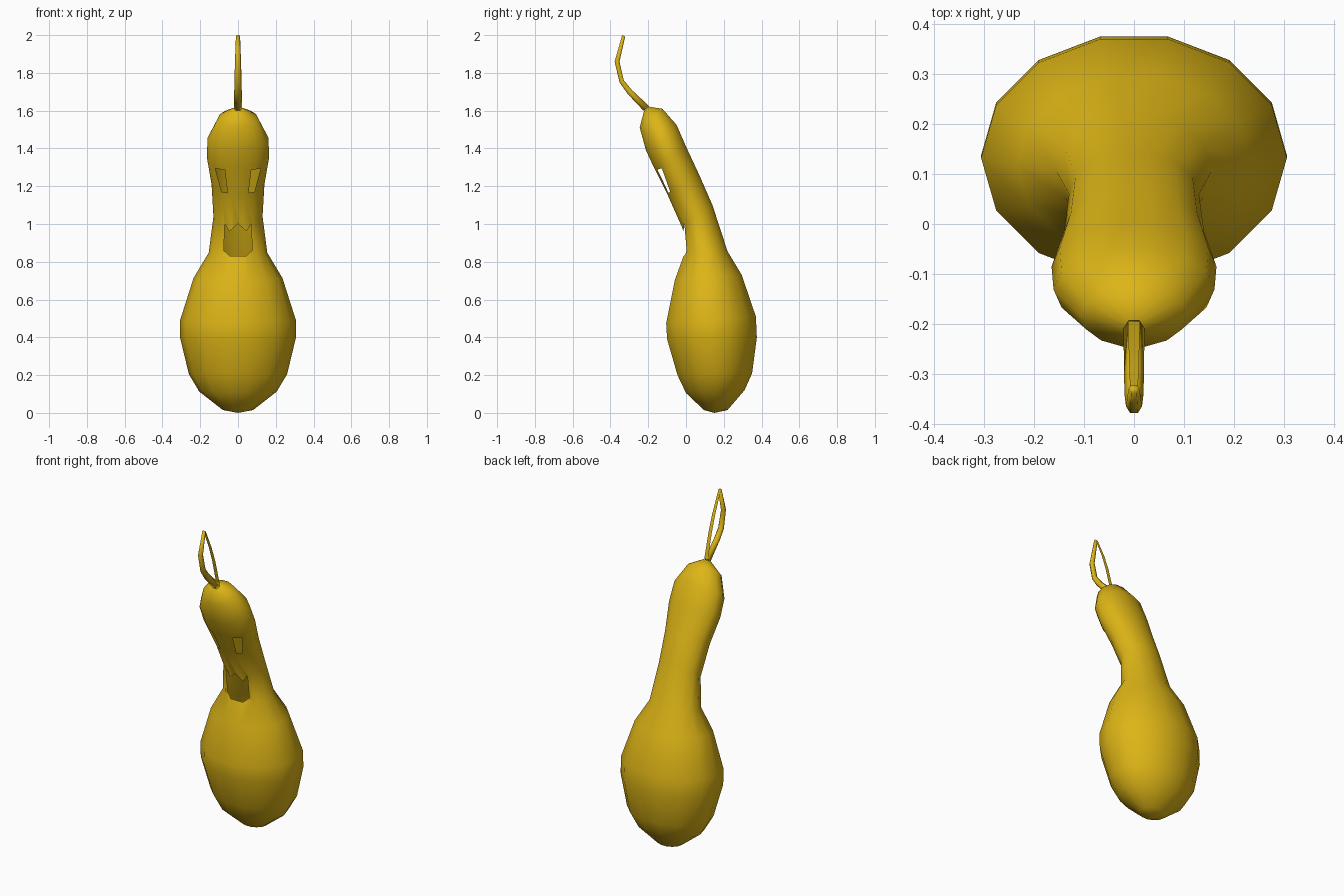
import bpy, bmesh, math
from mathutils import Vector

if "Cube" in bpy.data.objects:
    bpy.data.objects.remove(bpy.data.objects["Cube"])

gold = bpy.data.materials.new("gourd_skin")
gold.diffuse_color = (0.72, 0.46, 0.008, 1)
gold.use_nodes = True
gold.node_tree.nodes["Principled BSDF"].inputs["Base Color"].default_value = gold.diffuse_color
cut_mat = bpy.data.materials.new("cut_marker")


def finish(bm, name, mat, smooth=True):
    bmesh.ops.recalc_face_normals(bm, faces=bm.faces)
    for f in bm.faces:
        f.smooth = smooth
    me = bpy.data.meshes.new(name)
    bm.to_mesh(me)
    bm.free()
    me.materials.append(mat)
    ob = bpy.data.objects.new(name, me)
    bpy.context.collection.objects.link(ob)
    return ob


def loft(name, sections, sides, start=None, end=None):
    """Skin tilted oval rings, each given as front y, front z, back y, back z, half width."""
    bm = bmesh.new()
    rings = []
    for fy, fz, by, bz, w in sections:
        front, back = Vector((0, fy, fz)), Vector((0, by, bz))
        mid = (front + back) / 2
        half = (back - front) / 2 / math.cos(math.pi / sides)
        ring = []
        for i in range(sides):
            a = 2 * math.pi * i / sides
            ring.append(bm.verts.new(mid + half * math.sin(a) + Vector((w * math.cos(a), 0, 0))))
        rings.append(ring)
    for r, s in zip(rings, rings[1:]):
        for i in range(sides):
            j = (i + 1) % sides
            bm.faces.new((r[i], r[j], s[j], s[i]))
    for ring, tip in ((rings[0], start), (rings[-1], end)):
        if tip is None:
            bm.faces.new(ring)
        else:
            t = bm.verts.new(tip)
            for i in range(sides):
                bm.faces.new((ring[i], ring[(i + 1) % sides], t))
    return finish(bm, name, gold)


def cutter(name, outline, y0, y1):
    """Prism along y from an x, z outline."""
    bm = bmesh.new()
    a = [bm.verts.new((x, y0, z)) for x, z in outline]
    b = [bm.verts.new((x, y1, z)) for x, z in outline]
    bm.faces.new(a)
    bm.faces.new(b)
    for i in range(len(a)):
        j = (i + 1) % len(a)
        bm.faces.new((a[i], a[j], b[j], b[i]))
    ob = finish(bm, name, cut_mat, False)
    ob.hide_render = True
    return ob


# Gourd body with bent neck
body = loft("gourd_body", [
    (0.095, 0.015, 0.22, 0.015, 0.08),
    (0.00, 0.105, 0.31, 0.12, 0.205),
    (-0.045, 0.20, 0.35, 0.21, 0.26),
    (-0.10, 0.39, 0.375, 0.40, 0.306),
    (-0.105, 0.475, 0.37, 0.51, 0.306),
    (-0.06, 0.70, 0.295, 0.73, 0.235),
    (-0.01, 0.84, 0.22, 0.855, 0.155),
    (-0.02, 0.98, 0.14, 1.10, 0.13),
    (-0.10, 1.16, 0.07, 1.26, 0.14),
    (-0.17, 1.30, 0.00, 1.41, 0.165),
    (-0.212, 1.39, -0.05, 1.525, 0.161),
    (-0.245, 1.51, -0.125, 1.61, 0.105),
    (-0.222, 1.60, -0.19, 1.62, 0.022),
], 14, start=(0, 0.15, 0.0))

# Carved eyes and toothed mouth: cut, then drop the inner walls so the skin stays open
eye = [(-0.12, 1.295), (-0.07, 1.285), (-0.056, 1.165), (-0.087, 1.17)]
mouth = [(-0.07, 1.0), (-0.045, 0.962), (0, 1.0), (0.045, 0.962), (0.07, 1.0),
         (0.075, 0.86), (0.042, 0.83), (-0.042, 0.83), (-0.075, 0.86)]
cutters = [cutter("eye_cutter_left", eye, -0.6, -0.02),
           cutter("eye_cutter_right", [(-x, z) for x, z in eye], -0.6, -0.02),
           cutter("mouth_cutter", mouth, -0.6, 0.08)]
body.data.materials.append(cut_mat)
for c in cutters:
    m = body.modifiers.new("carve", 'BOOLEAN')
    m.operation, m.object, m.solver = 'DIFFERENCE', c, 'EXACT'
    m.material_mode = 'TRANSFER'
dg = bpy.context.evaluated_depsgraph_get()
carved = bpy.data.meshes.new_from_object(body.evaluated_get(dg))
body.modifiers.clear()
bm = bmesh.new()
bm.from_mesh(carved)
walls = [f for f in bm.faces if carved.materials[f.material_index].name.startswith("cut_marker")]
bmesh.ops.delete(bm, geom=walls, context='FACES')
for f in bm.faces:
    f.material_index = 0
    f.smooth = True
bm.to_mesh(carved)
bm.free()
carved.materials.clear()
carved.materials.append(gold)
body.data = carved
for c in cutters:
    bpy.data.objects.remove(c)

# Curled stem
loft("stem", [
    (-0.225, 1.60, -0.193, 1.622, 0.021),
    (-0.31, 1.69, -0.287, 1.71, 0.020),
    (-0.352, 1.75, -0.33, 1.762, 0.019),
    (-0.378, 1.86, -0.352, 1.86, 0.016),
    (-0.338, 2.0, -0.322, 1.992, 0.011),
], 6)

# Thin tendril strip from stem tip to crown
bm = bmesh.new()
rows = [[bm.verts.new((s * w, y, z)) for s in (-1, 1)] for y, z, w in
        [(-0.195, 1.62, 0.012), (-0.235, 1.77, 0.011), (-0.27, 1.87, 0.01), (-0.325, 1.992, 0.008)]]
for p, q in zip(rows, rows[1:]):
    bm.faces.new((p[0], p[1], q[1], q[0]))
finish(bm, "tendril", gold)
